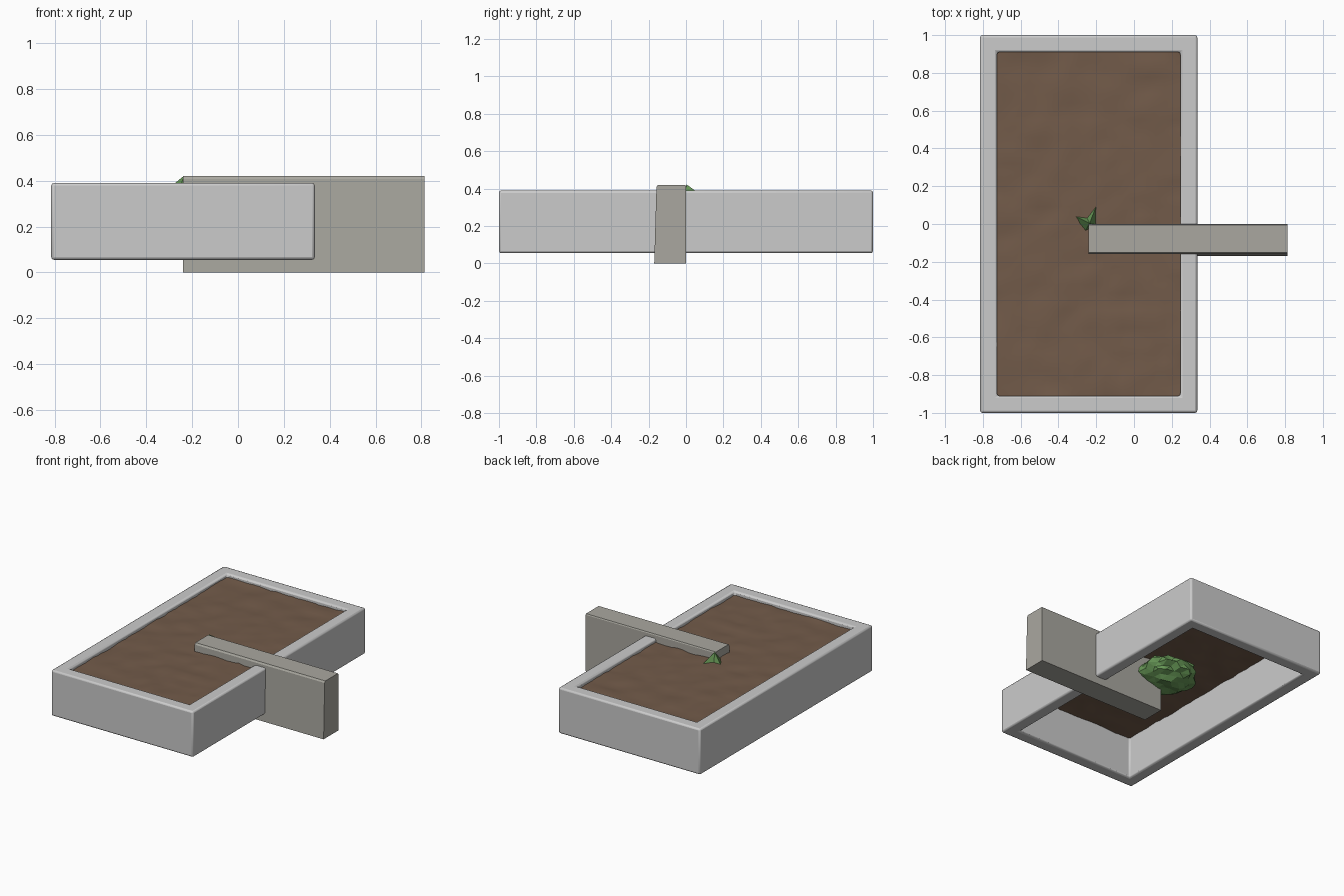
import bpy, bmesh, math, random
from mathutils import Vector, noise

if "Cube" in bpy.data.objects:
    bpy.data.objects.remove(bpy.data.objects["Cube"])

random.seed(4)
X0, X1, Y, WALL = -0.815, 0.335, 1.0, 0.09
Z0, Z1, SOIL_Z = 0.055, 0.39, 0.362


def material(name, rgb):
    m = bpy.data.materials.new(name)
    m.diffuse_color = (*rgb, 1)
    m.use_nodes = True
    m.node_tree.nodes["Principled BSDF"].inputs["Base Color"].default_value = m.diffuse_color
    return m


def make(name, bm, mat=None):
    bmesh.ops.recalc_face_normals(bm, faces=bm.faces)
    me = bpy.data.meshes.new(name)
    bm.to_mesh(me)
    bm.free()
    ob = bpy.data.objects.new(name, me)
    bpy.context.collection.objects.link(ob)
    if mat:
        me.materials.append(mat)
    return ob


def smooth(ob, deg):
    bpy.ops.object.select_all(action='DESELECT')
    ob.select_set(True)
    bpy.context.view_layer.objects.active = ob
    bpy.ops.object.shade_smooth_by_angle(angle=math.radians(deg))


# Planter frame: open rectangular ring with softened edges
bm = bmesh.new()
def rect(inset, z):
    a, b, c = X0 + inset, X1 - inset, Y - inset
    return [bm.verts.new(p) for p in ((a, -c, z), (b, -c, z), (b, c, z), (a, c, z))]
rings = [rect(0, Z0), rect(0, Z1), rect(WALL, Z1), rect(WALL, Z0)]
for k in range(4):
    r, s = rings[k], rings[(k + 1) % 4]
    for i in range(4):
        j = (i + 1) % 4
        bm.faces.new((r[i], r[j], s[j], s[i]))
frame = make("planter_frame", bm)
bev = frame.modifiers.new("Bevel", 'BEVEL')
bev.width, bev.segments, bev.limit_method = 0.012, 2, 'ANGLE'
smooth(frame, 40)

# Soil: uneven sheet just below the rim
bm = bmesh.new()
bmesh.ops.create_grid(bm, x_segments=22, y_segments=40, size=1)
for v in bm.verts:
    v.co.x = (X0 + X1) / 2 + v.co.x * ((X1 - X0) / 2 - WALL + 0.005)
    v.co.y *= Y - WALL + 0.005
    v.co.z = SOIL_Z + 0.008 * noise.noise(v.co * 9) + random.uniform(-0.003, 0.003)
soil = make("soil", bm, material("soil_brown", (0.17, 0.105, 0.068)))
smooth(soil, 60)

# Stone slab: tapered profile with a small top chamfer, extruded along x
profile = [(-0.17, 0), (0, 0), (0, 0.412), (-0.004, 0.42), (-0.15, 0.42), (-0.158, 0.408)]
bm = bmesh.new()
face = bm.faces.new([bm.verts.new((-0.24, y, z)) for y, z in profile])
ext = bmesh.ops.extrude_face_region(bm, geom=[face])
bmesh.ops.translate(bm, vec=(1.053, 0, 0),
                    verts=[g for g in ext["geom"] if isinstance(g, bmesh.types.BMVert)])
make("stone_slab", bm, material("stone", (0.40, 0.39, 0.35)))

# Leafy plant: faceted, mostly buried head
C = Vector((-0.25, 0.03, 0.26))
green = material("leaf_green", (0.13, 0.30, 0.09))
bm = bmesh.new()
bmesh.ops.create_icosphere(bm, subdivisions=3, radius=1)
for v in bm.verts:
    d = v.co.normalized()
    k = 1 + 0.28 * noise.noise(d * 2.6) + random.uniform(-0.04, 0.04)
    v.co = C + Vector((d.x * 0.2 * k, d.y * 0.2 * k, max(-0.11, min(0.085, d.z * 0.1 * k))))
make("plant_head", bm, green)

# Leaf tip poking through the soil beside the slab
bm = bmesh.new()
top = bm.verts.new((-0.235, 0.004, 0.422))
base = [bm.verts.new(p) for p in ((-0.32, 0.045, 0.352), (-0.25, 0.035, 0.352),
                                  (-0.198, 0.1, 0.352), (-0.195, -0.01, 0.352),
                                  (-0.26, -0.04, 0.352))]
for i in range(5):
    bm.faces.new((base[i], base[(i + 1) % 5], top))
bm.faces.new(base)
make("leaf_tip", bm, green)
